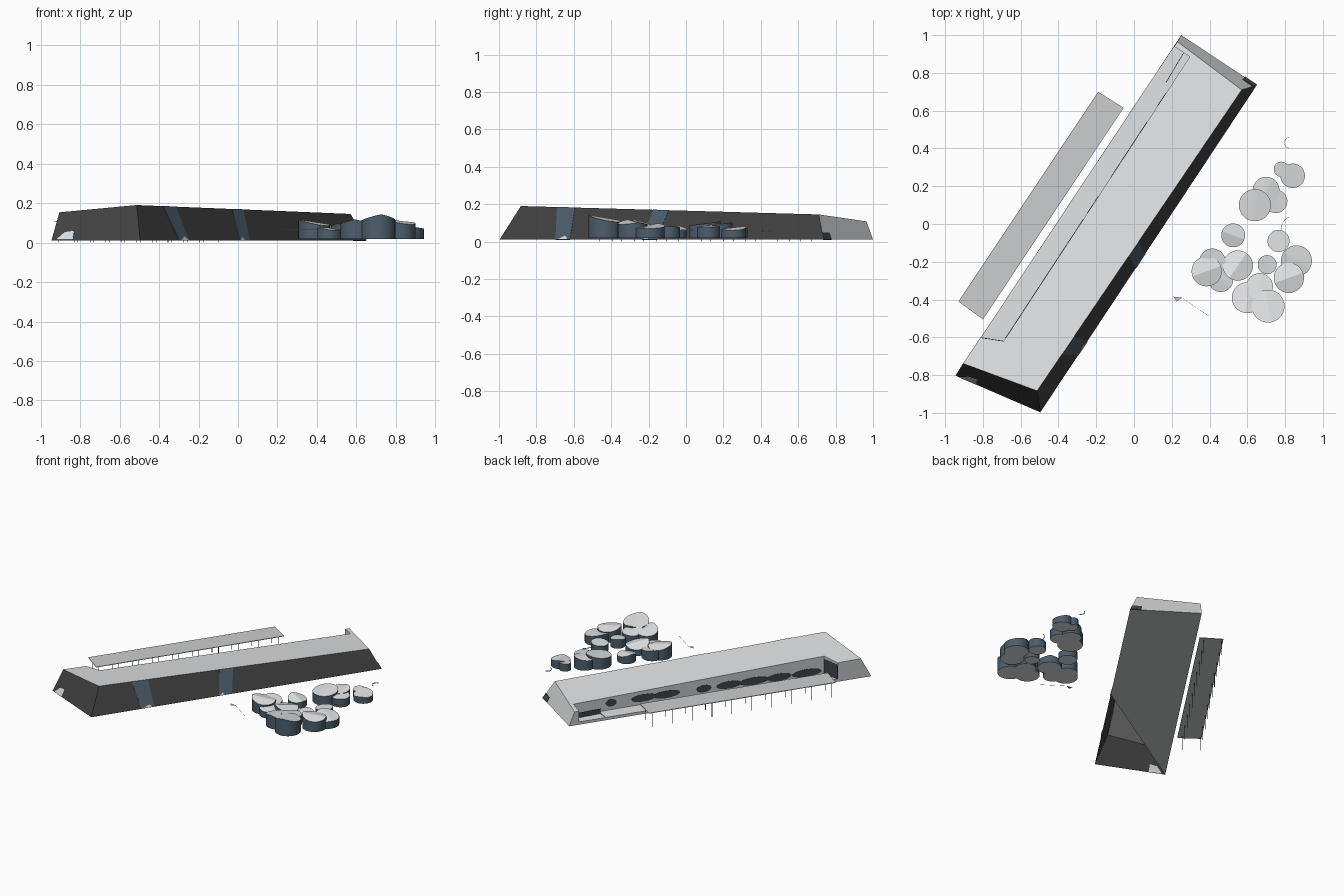
import bpy, bmesh, math
from mathutils import Vector

if "Cube" in bpy.data.objects:
    bpy.data.objects.remove(bpy.data.objects["Cube"])


def material(name, rgb):
    m = bpy.data.materials.new(name)
    m.diffuse_color = (*rgb, 1)
    m.use_nodes = True
    m.node_tree.nodes["Principled BSDF"].inputs["Base Color"].default_value = m.diffuse_color
    return m


LIGHT = material("light_grey", (0.6, 0.61, 0.62))
ROOF = material("pale_roof", (0.75, 0.77, 0.78))
DARK = material("charcoal", (0.052, 0.052, 0.052))
GLASS = material("blue_grey_glass", (0.072, 0.112, 0.148))
DARK_GLASS = material("dark_glass", (0.045, 0.06, 0.075))
PALE = material("pale_glass", (0.66, 0.71, 0.74))


def finish(name, bm, mats):
    me = bpy.data.meshes.new(name)
    bm.to_mesh(me)
    bm.free()
    for m in mats:
        me.materials.append(m)
    ob = bpy.data.objects.new(name, me)
    bpy.context.collection.objects.link(ob)
    return ob


def loft(name, low, high, mats):
    """Solid between two rings with the same number of points."""
    bm = bmesh.new()
    a = [bm.verts.new(p) for p in low]
    b = [bm.verts.new(p) for p in high]
    n = len(a)
    bm.faces.new(a[::-1])
    bm.faces.new(b)
    for i in range(n):
        j = (i + 1) % n
        bm.faces.new((a[i], a[j], b[j], b[i]))
    bmesh.ops.recalc_face_normals(bm, faces=bm.faces)
    return finish(name, bm, mats)


def plate(name, pts, mat, thick=0.004):
    pts = [Vector(p) for p in pts]
    n = (pts[1] - pts[0]).cross(pts[2] - pts[0]).normalized() * thick / 2
    return loft(name, [p - n for p in pts], [p + n for p in pts], [mat])


# Long wedge-shaped hall: base and roof corners, west, south, east, north
Z0 = 0.01
base = [Vector(p) for p in ((-.945, -.803, Z0), (-.496, -.997, Z0), (.65, .735, Z0), (.25, 1.0, Z0))]
roof = [Vector(p) for p in ((-.905, -.738, .153), (-.513, -.883, .19), (.57, .71, .145), (.23, .965, .108))]
hall = loft("hall", base, roof, [LIGHT, DARK, ROOF])

# Terrace notch along the west side, cut out of the hall
IN_A, IN_B = Vector((-.69, -.62, 0)), Vector((.295, .885, 0))
END = Vector((-.82, -.60, 0))
notch = [END, IN_A, IN_B, Vector((.205, .945, 0)), Vector((.10, 1.0, 0)), Vector((-.92, -.53, 0))]
cutter = loft("terrace_cutter", [p + Vector((0, 0, .03)) for p in notch],
              [p + Vector((0, 0, .4)) for p in notch], [LIGHT])
cut = hall.modifiers.new("terrace", 'BOOLEAN')
cut.operation, cut.solver, cut.object = 'DIFFERENCE', 'EXACT', cutter
bpy.context.view_layer.objects.active = hall
bpy.ops.object.modifier_apply(modifier=cut.name)
bpy.data.objects.remove(cutter)

# Underside left open at the south end; dark south walls, pale roof and terrace
bm = bmesh.new()
bm.from_mesh(hall.data)
bmesh.ops.delete(bm, geom=[f for f in bm.faces if all(v.co.z < .012 for v in f.verts)],
                 context='FACES_ONLY')
under = [base[0], base[3], base[2], base[1].lerp(base[2], .45)]
bm.faces.new([bm.verts.new(p) for p in under])
bm.normal_update()
for f in bm.faces:
    outer = min(v.co.z for v in f.verts) < .02
    if f.normal.z > .8:
        f.material_index = 2
    elif outer and f.normal.y < -.25 and abs(f.normal.z) < .8:
        f.material_index = 1
    else:
        f.material_index = 0
bm.to_mesh(hall.data)
bm.free()


def on_wall(i, uvs):
    """Points on the sloped wall between corners i and i+1."""
    j = (i + 1) % 4
    return [base[i].lerp(base[j], u).lerp(roof[i].lerp(roof[j], u), v) for u, v in uvs]


# Glass strips, door and pale corner panes on the outer walls
plate("glass_strip_south", on_wall(1, [(.173, 0), (.217, 0), (.182, 1), (.122, 1)]), GLASS)
plate("glass_strip_middle", on_wall(1, [(.44, 0), (.485, 0), (.497, 1), (.445, 1)]), GLASS)
plate("pale_pane_south", on_wall(1, [(.18, .01), (.212, .01), (.197, .12)]), PALE, .008)
plate("pale_pane_middle", on_wall(1, [(.443, .01), (.46, .01), (.453, .12)]), PALE, .008)
plate("corner_pane", on_wall(0, [(.05, .02), (.24, .02), (.24, .32), (.13, .28)]), PALE, .006)
plate("north_door", on_wall(2, [(0, 0), (.16, 0), (.14, .28), (0, .28)]), DARK_GLASS, .008)

# Rounded windows on the inner terrace wall: centre and half width along the wall
along = IN_B - IN_A
side = Vector((-along.y, along.x, 0)).normalized()
for c, w in ((.85, .022), (.72, .05), (.63, .055), (.48, .03), (.38, .05),
             (.28, .06), (.18, .05), (.07, .06)):
    zc = .055 + .03 * c
    ring = [IN_A + along * (c + w * math.cos(t)) + Vector((0, 0, zc + .027 * math.sin(t)))
            for t in (k * math.tau / 16 for k in range(16))]
    plate("terrace_window", [p + side * .001 for p in ring], DARK_GLASS, .002)


def upright(name, a, b, z0, z1, mat):
    """Thin vertical plate between two plan points."""
    plate(name, [(a[0], a[1], z0), (b[0], b[1], z0), (b[0], b[1], z1), (a[0], a[1], z1)], mat, .003)


# Glazed end of the terrace and the low dark screen at its north end
upright("terrace_end_glass", END.lerp(IN_A, .05), IN_A, .03, .135, DARK_GLASS)
upright("low_screen", (.17, .75), (.265, .91), .03, .065, DARK_GLASS)
upright("low_screen_return", (.115, .78), (.17, .75), .03, .035, LIGHT)

# Level canopy on slender posts
CZ = .108
can = [Vector(p) for p in ((-.93, -.41, CZ), (-.80, -.505, CZ), (-.055, .615, CZ), (-.19, .70, CZ))]
plate("canopy", can, LIGHT, .004)
for k in range(10):
    t = .02 + .96 * k / 9
    for s in (.06, .8):
        top = can[0].lerp(can[1], s).lerp(can[3].lerp(can[2], s), t)
        ring = [Vector((top.x + dx * .0013, top.y + dy * .0013, 0))
                for dx, dy in ((-1, -1), (1, -1), (1, 1), (-1, 1))]
        loft("canopy_post", ring, [p + Vector((0, 0, top.z)) for p in ring], [DARK])


# Round pavilions with folded, tilted roofs
def pod(x, y, r, h, ang, tilt, fold, n=32):
    ca, sa = math.cos(ang), math.sin(ang)
    bm = bmesh.new()
    low, high = [], []
    for k in range(n):
        t = k * math.tau / n
        u, v = r * math.cos(t), r * math.sin(t)
        px, py = x + u * ca - v * sa, y + u * sa + v * ca
        low.append(bm.verts.new((px, py, .018)))
        high.append(bm.verts.new((px, py, h + tilt * u - fold * abs(v))))
    bm.faces.new(low[::-1])
    for k in range(n):
        j = (k + 1) % n
        bm.faces.new((low[k], low[j], high[j], high[k])).material_index = 1
    # two roof halves meeting on the ridge
    bm.faces.new(high[:n // 2 + 1])
    bm.faces.new(high[n // 2:] + high[:1])
    bmesh.ops.recalc_face_normals(bm, faces=bm.faces)
    ob = finish("pavilion", bm, [ROOF, GLASS])
    bpy.ops.object.select_all(action='DESELECT')
    ob.select_set(True)
    bpy.context.view_layer.objects.active = ob
    bpy.ops.object.shade_smooth_by_angle(angle=math.radians(20))


# x, y, radius, height, ridge direction in degrees, tilt, fold
for x, y, r, h, a, tilt, fold in (
        (.64, .10, .085, .098, 80, .12, .05), (.70, .18, .07, .095, 60, .1, .1),
        (.75, .12, .062, .085, 120, .1, .1), (.84, .255, .065, .075, 110, .1, .2),
        (.78, .29, .04, .07, 90, .1, .0), (.525, -.06, .063, .075, 160, .15, .2),
        (.765, -.09, .058, .075, 0, .1, .0), (.415, -.20, .07, .085, 130, .15, .1),
        (.385, -.25, .08, .105, 200, .15, .2), (.46, -.295, .065, .075, 150, .15, .1),
        (.55, -.22, .08, .085, 235, .15, .25), (.705, -.215, .05, .08, 120, .1, .1),
        (.86, -.195, .082, .085, 150, .15, .1), (.82, -.285, .08, .11, 200, .1, .2),
        (.665, -.33, .07, .10, 270, .15, .1), (.60, -.39, .082, .105, 265, .15, .2),
        (.71, -.435, .087, .128, 280, .17, .2)):
    pod(x, y, r, h, math.radians(a), tilt, fold)


# Small free-standing curved screens and a pointed marker
def screen(name, x, y, r, a0, a1, z0, z1, n=8):
    arc = [(math.radians(a0 + (a1 - a0) * k / n)) for k in range(n + 1)]
    ring = [(x + q * math.cos(t), y + q * math.sin(t))
            for q, ts in ((r, arc), (r - .002, arc[::-1])) for t in ts]
    loft(name, [(*p, z0) for p in ring], [(*p, z1) for p in ring], [LIGHT])


screen("north_screen", .825, .43, .03, 100, 260, .055, .06)
screen("middle_screen", .84, -.02, .06, 110, 190, .06, .065)
plate("marker", [(.21, -.385, .065), (.225, -.41, .065), (.255, -.39, .065)], LIGHT, .002)
plate("marker_line", [(.255, -.391, .065), (.255, -.3925, .065), (.40, -.491, .065), (.40, -.4895, .065)],
      LIGHT, .001)
